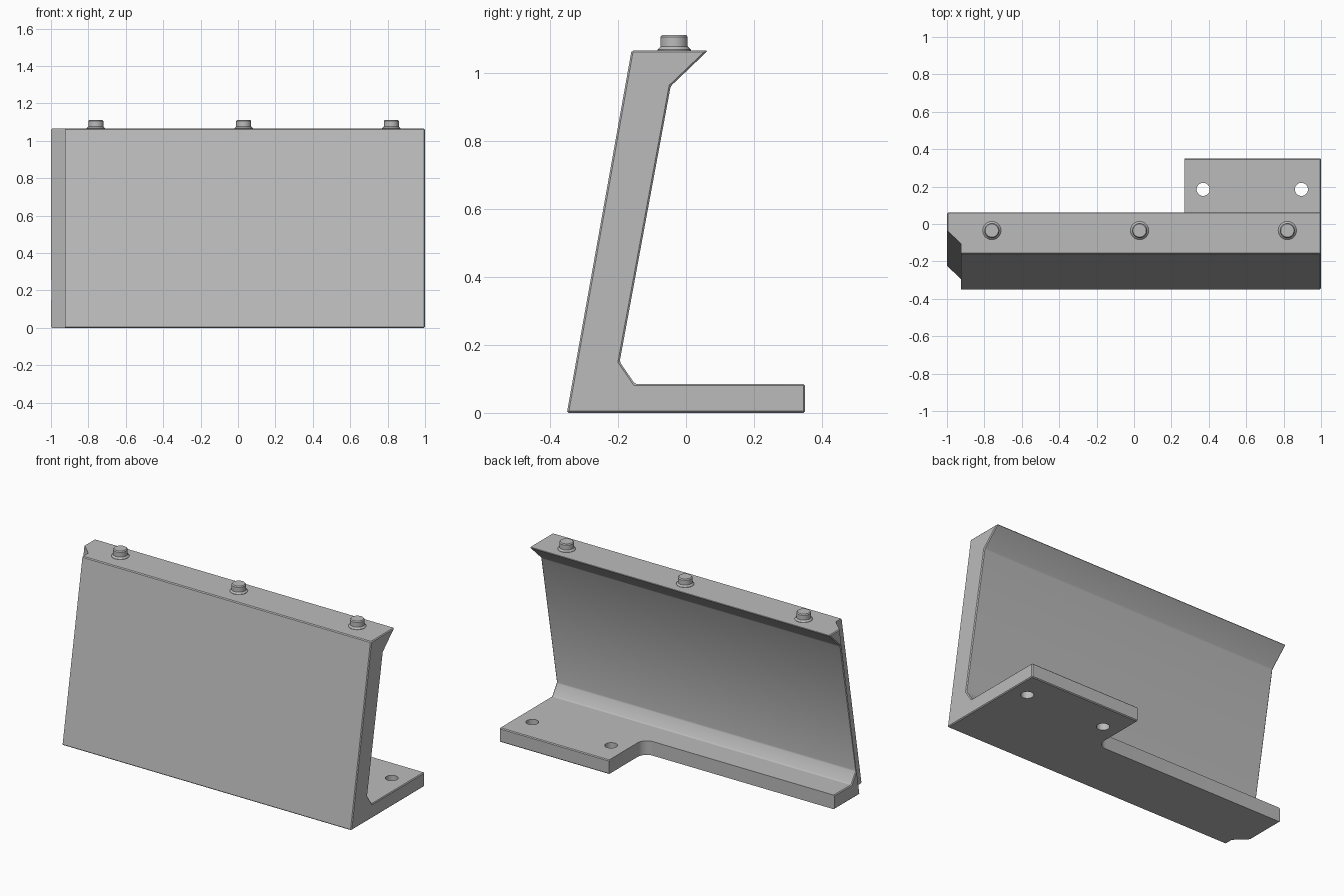
import bpy, bmesh, math
from mathutils import Vector

if "Cube" in bpy.data.objects:
    bpy.data.objects.remove(bpy.data.objects["Cube"])

GREY = 0.5
TOP = 1.065
SLOPE = 0.178  # lean of the panel, y per z

metal = bpy.data.materials.new("plain grey")
metal.use_nodes = True
metal.diffuse_color = (GREY, GREY, GREY, 1)
metal.node_tree.nodes["Principled BSDF"].inputs["Base Color"].default_value = (GREY, GREY, GREY, 1)


def add_object(name, bm):
    bmesh.ops.recalc_face_normals(bm, faces=bm.faces)
    mesh = bpy.data.meshes.new(name)
    bm.to_mesh(mesh)
    bm.free()
    mesh.materials.append(metal)
    obj = bpy.data.objects.new(name, mesh)
    bpy.context.collection.objects.link(obj)
    return obj


def prism(name, points, sweep):
    """Extrude a closed outline along the sweep vector."""
    bm = bmesh.new()
    face = bm.faces.new([bm.verts.new(p) for p in points])
    moved = bmesh.ops.extrude_face_region(bm, geom=[face])["geom"]
    bmesh.ops.translate(bm, vec=Vector(sweep),
                        verts=[v for v in moved if isinstance(v, bmesh.types.BMVert)])
    if not face.is_valid or len(bm.faces) < len(points) + 2:
        bm.faces.new([v for v in bm.verts][:len(points)])
    return add_object(name, bm)


def activate(obj):
    bpy.ops.object.select_all(action="DESELECT")
    obj.select_set(True)
    bpy.context.view_layer.objects.active = obj


def cut(target, cutter):
    cutter.hide_render = True
    mod = target.modifiers.new("cut", "BOOLEAN")
    mod.operation = "DIFFERENCE"
    mod.solver = "EXACT"
    mod.object = cutter
    activate(target)
    bpy.ops.object.modifier_apply(modifier=mod.name)
    bpy.data.objects.remove(cutter)


# Leaning panel, top lip and base in one side profile (y, z)
profile = [(-0.35, 0), (0.35, 0), (0.35, 0.085), (-0.15, 0.085), (-0.195, 0.15),
           (-0.045, 0.96), (0.065, TOP), (-0.16, TOP)]
bracket = prism("bracket", [(-1, y, z) for y, z in profile], (2, 0, 0))
bevel = bracket.modifiers.new("edge", "BEVEL")
bevel.width = 0.005
bevel.segments = 1
activate(bracket)
bpy.ops.object.modifier_apply(modifier=bevel.name)

# Base cut back to a narrow ledge, with a rounded inner corner
r, step_x, ledge_y = 0.06, 0.27, 0.015
corner = [(step_x - r + r * math.sin(a), ledge_y + r - r * math.cos(a))
          for a in [math.radians(90 * i / 8) for i in range(9)]]
outline = [(-1.2, ledge_y)] + corner + [(step_x, 0.6), (-1.2, 0.6)]
cut(bracket, prism("base_cutter", [(x, y, -0.1) for x, y in outline], (0, 0, 0.4)))

# Angled notch down the front of the right-hand end, leaning with the panel
notch = [(-0.925, -0.6), (-0.925, -0.295), (-1.0, -0.223), (-1.1, -0.127), (-1.1, -0.6)]
low, height = -0.1, 1.3
cut(bracket, prism("notch_cutter", [(x, y + SLOPE * low, low) for x, y in notch],
                   (0, SLOPE * height, height)))

# Mounting holes
for x in (0.37, 0.895):
    ring = [(x + 0.035 * math.cos(math.tau * i / 32),
             0.185 + 0.035 * math.sin(math.tau * i / 32), -0.1) for i in range(32)]
    cut(bracket, prism("hole_cutter", ring, (0, 0, 0.3)))
activate(bracket)
bpy.ops.object.shade_smooth_by_angle(angle=math.radians(25))

# Round pegs on top, flared at the foot and chamfered at the head
peg_profile = [(0.049, TOP - 0.005), (0.049, TOP + 0.002), (0.04, TOP + 0.011),
               (0.04, TOP + 0.04), (0.035, TOP + 0.046)]
for side, x in (("right", -0.76), ("middle", 0.03), ("left", 0.82)):
    bm = bmesh.new()
    rings = [[bm.verts.new((x + rad * math.cos(math.tau * i / 32),
                            -0.035 + rad * math.sin(math.tau * i / 32), z))
              for i in range(32)] for rad, z in peg_profile]
    for a, b in zip(rings, rings[1:]):
        for i in range(32):
            j = (i + 1) % 32
            bm.faces.new((a[i], a[j], b[j], b[i]))
    bm.faces.new(rings[0])
    bm.faces.new(rings[-1])
    activate(add_object(side + "_peg", bm))
    bpy.ops.object.shade_smooth_by_angle(angle=math.radians(25))
